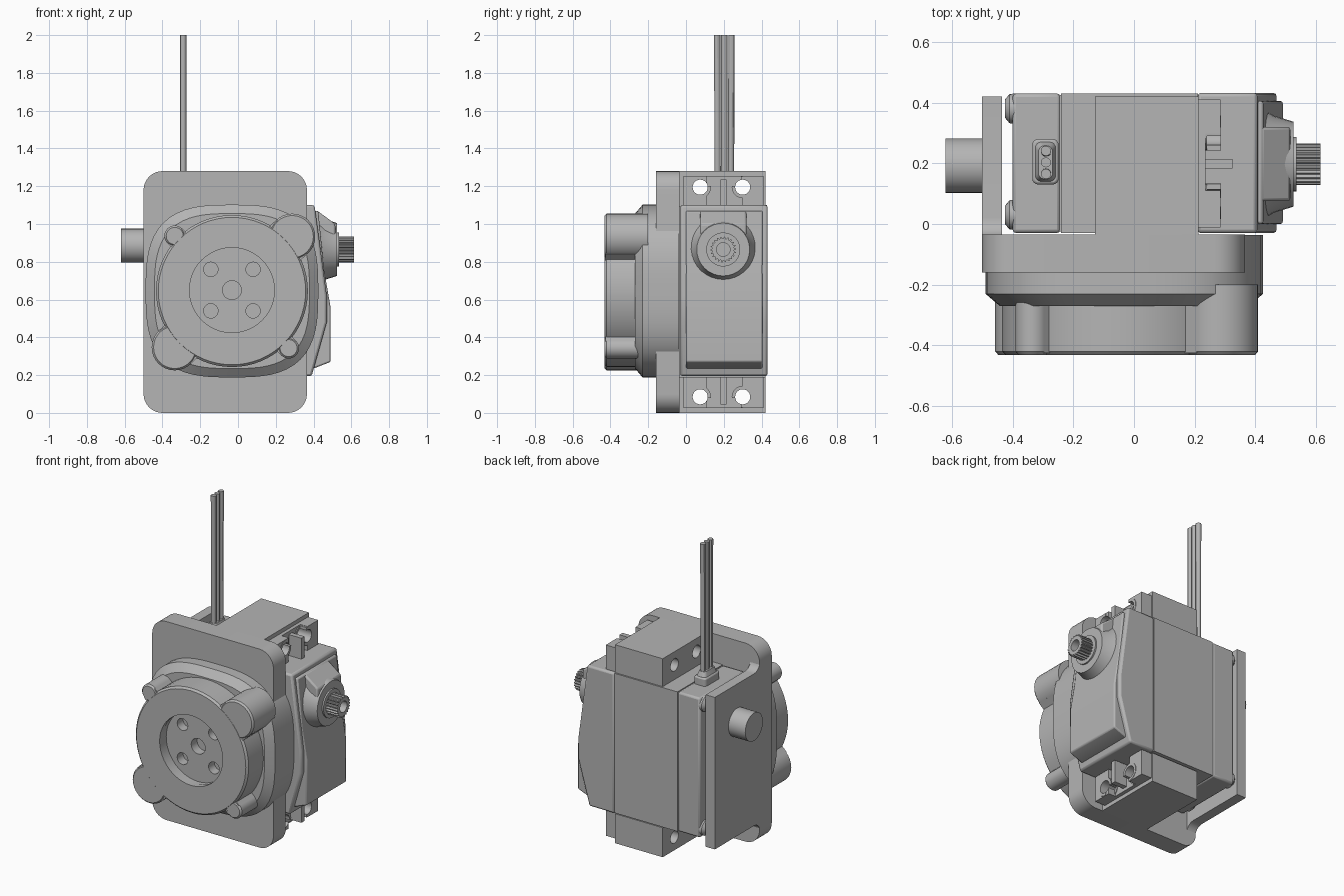
import bpy, bmesh, math
from mathutils import Vector

cube = bpy.data.objects.get("Cube")
if cube:
    bpy.data.objects.remove(cube, do_unlink=True)

grey = bpy.data.materials.new("plain grey")
grey.use_nodes = True
COLOUR = (0.46, 0.46, 0.46, 1)
grey.diffuse_color = COLOUR
grey.node_tree.nodes["Principled BSDF"].inputs["Base Color"].default_value = COLOUR

# Maps (u, v, depth) to world for each extrusion axis
PLACE = {"x": lambda u, v, d: (d, u, v),
         "y": lambda u, v, d: (u, d, v),
         "z": lambda u, v, d: (u, v, d)}


def loft(name, rings, axis, bevel=0.0):
    """Skin a list of (outline points, depth) rings and cap both ends."""
    bm = bmesh.new()
    loops = [[bm.verts.new(PLACE[axis](u, v, d)) for u, v in pts] for pts, d in rings]
    n = len(loops[0])
    for low, high in zip(loops, loops[1:]):
        for i in range(n):
            j = (i + 1) % n
            bm.faces.new((low[i], low[j], high[j], high[i]))
    bm.faces.new(loops[0])
    bm.faces.new(loops[-1])
    bmesh.ops.recalc_face_normals(bm, faces=bm.faces)
    mesh = bpy.data.meshes.new(name)
    bm.to_mesh(mesh)
    bm.free()
    obj = bpy.data.objects.new(name, mesh)
    bpy.context.collection.objects.link(obj)
    mesh.materials.append(grey)
    if bevel:
        mod = obj.modifiers.new("edge", "BEVEL")
        mod.width, mod.segments, mod.limit_method = bevel, 2, "ANGLE"
    return obj


def prism(name, pts, axis, a, b, bevel=0.0):
    return loft(name, [(pts, a), (pts, b)], axis, bevel)


def box(name, x, y, z, bevel=0.0):
    return prism(name, [(x[0], y[0]), (x[1], y[0]), (x[1], y[1]), (x[0], y[1])],
                 "z", z[0], z[1], bevel)


def circle(u, v, r, n=32):
    return [(u + r * math.cos(math.tau * i / n), v + r * math.sin(math.tau * i / n))
            for i in range(n)]


def rod(name, u, v, r, axis, a, b, n=32, bevel=0.0):
    return prism(name, circle(u, v, r, n), axis, a, b, bevel)


def rounded_rect(u0, u1, v0, v1, r, n=8):
    pts = []
    corners = [(u1 - r, v1 - r), (u0 + r, v1 - r), (u0 + r, v0 + r), (u1 - r, v0 + r)]
    for k, (cu, cv) in enumerate(corners):
        for i in range(n + 1):
            t = (k + i / n) * math.pi / 2
            pts.append((cu + r * math.cos(t), cv + r * math.sin(t)))
    return pts


def squircle(u, v, r, n=72, power=3):
    pts = []
    for i in range(n):
        c, s = math.cos(math.tau * i / n), math.sin(math.tau * i / n)
        k = r / (abs(c) ** power + abs(s) ** power) ** (1 / power)
        pts.append((u + k * c, v + k * s))
    return pts


def cut(obj, cutters):
    """Subtract the cutters, then delete them."""
    for c in cutters:
        c.hide_render = True
        mod = obj.modifiers.new("cut", "BOOLEAN")
        mod.operation, mod.solver, mod.object = "DIFFERENCE", "EXACT", c
    bpy.context.view_layer.update()
    dg = bpy.context.evaluated_depsgraph_get()
    mesh = bpy.data.meshes.new_from_object(obj.evaluated_get(dg))
    obj.modifiers.clear()
    obj.data = mesh
    for c in cutters:
        bpy.data.objects.remove(c, do_unlink=True)


# Bracket: front plate and the side plate that flares into it
prism("front_plate", rounded_rect(-0.5, 0.365, 0, 1.28, 0.1), "y", -0.16, -0.035)
R = 0.06
flare = [(-0.04 + R * (1 - math.cos(t)), R * (1 - math.sin(t)))
         for t in [i * math.pi / 12 for i in range(7)]]
side = [(y, 1.13 + d) for y, d in flare] + [(0.42, 1.13)]
side += [(y, 1.28 - z) for y, z in reversed(side)]
prism("side_plate", side, "x", -0.5, -0.435)
rod("side_pivot", 0.192, 0.885, 0.09, "x", -0.62, -0.49)

# Housing: three sections split by fine seams
box("housing_end", (-0.40, -0.242), (-0.03, 0.43), (0.2, 1.1), 0.012)
box("housing_middle", (-0.24, 0.21), (-0.03, 0.43), (0.2, 1.1))
prism("housing_gear_end", [(0.209, 0.195), (0.39, 0.195), (0.47, 0.48), (0.47, 0.62), (0.405, 1.1),
                           (0.209, 1.1)], "y", -0.03, 0.432, 0.012)
box("housing_core", (-0.3, 0.3), (-0.025, 0.425), (0.205, 1.095))
for y in (0.03, 0.38):
    for z in (0.25, 1.05):
        loft("housing_screw", [(circle(y, z, 0.05, 20), -0.39), (circle(y, z, 0.048, 20), -0.41),
                               (circle(y, z, 0.03, 20), -0.425)], "x")

# Raised panel and boss around the output shaft
prism("gear_panel", [(0.36, 0.235), (0.40, 0.235), (0.49, 0.27), (0.49, 0.56), (0.455, 0.76),
                     (0.425, 1.07), (0.36, 1.07)], "y", 0.0, 0.405, 0.008)
Y, Z = 0.197, 0.865
prism("boss_hood", [(0.39, 1.07), (0.42, 1.07), (0.515, 1.0), (0.515, Z), (0.39, Z)],
      "y", 0.075, 0.32, 0.01)
loft("shaft_boss", [(circle(Y, Z, 0.185), 0.42), (circle(Y, Z, 0.16), 0.46),
                    (circle(Y, Z, 0.14), 0.525)], "x")
rod("shaft_collar", Y, Z, 0.09, "x", 0.5, 0.535)

# Splined output shaft with a blind hole
TEETH = 22
spline = []
for i in range(TEETH * 4):
    r = 0.068 if i % 4 < 2 else 0.058
    t = math.tau * i / (TEETH * 4)
    spline.append((Y + r * math.cos(t), Z + r * math.sin(t)))
shaft = prism("splined_shaft", spline, "x", 0.5, 0.615)
cut(shaft, [rod("cutter", Y, Z, 0.036, "x", 0.55, 0.7, 24)])

# Mounting lugs, mirrored top and bottom, with through holes
for label, flip in (("top", False), ("bottom", True)):
    def zz(a, b):
        return (1.28 - b, 1.28 - a) if flip else (a, b)
    def hole(y, r, a, b, name="cutter"):
        return rod(name, y, 0.085 if flip else 1.195, r, "x", a, b, 24)
    block = box(label + "_lug_block", (-0.128, 0.212), (-0.036, 0.42), zz(1.09, 1.28))
    cut(block, [hole(y, 0.04, -0.3, 0.4) for y in (0.075, 0.3)])
    tab = box(label + "_lug_tab", (0.21, 0.285), (-0.012, 0.41), zz(1.09, 1.255))
    pocket = box("cutter", (0.235, 0.4), (0.11, 0.3), zz(1.0, 1.4))
    cut(tab, [pocket] + [hole(y, 0.04, 0.1, 0.4) for y in (0.075, 0.3)])
    for y, s in ((0.075, 1), (0.3, -1)):
        ring = hole(y, 0.058, 0.212, 0.287, label + "_lug_ring")
        notch = box("cutter", (0.24, 0.4), sorted((y + s * 0.01, y + s * 0.1)), zz(1.2, 1.4))
        cut(ring, [hole(y, 0.04, 0.1, 0.4), notch])
    z = zz(1.09, 1.235)
    box(label + "_lug_rib", (0.21, 0.325), (0.182, 0.214), z)

# Cable plug and three wires
prism("cable_plug", rounded_rect(-0.335, -0.248, 0.13, 0.28, 0.02, 4), "z", 1.09, 1.15, 0.008)
loft("cable_sleeve", [(rounded_rect(-0.325, -0.258, 0.14, 0.27, 0.02, 4), 1.15),
                      (rounded_rect(-0.315, -0.268, 0.148, 0.258, 0.02, 4), 1.18)], "z")
for i, y in enumerate((0.168, 0.203, 0.238)):
    loft("wire_%d" % (i + 1), [(circle(-0.29, y, 0.0165, 12), 1.16),
                              (circle(-0.29, y + (i - 1) * 0.003, 0.0165, 12), 2.0)], "z")

# Front drum: bulged square base with a chamfered lip
CX, CZ = -0.032, 0.645
loft("drum_base", [(squircle(CX, CZ, 0.457), -0.036), (squircle(CX, CZ, 0.457), -0.23),
                   (squircle(CX, CZ, 0.41), -0.27)], "y")

# Round drum face with recessed hub and screw holes
drum = loft("drum_disc", [(circle(CX, CZ, 0.402, 64), -0.25), (circle(CX, CZ, 0.402, 64), -0.42),
                          (circle(CX, CZ, 0.39, 64), -0.432)], "y")
cut(drum, [rod("cutter", CX, 0.65, 0.225, "y", -0.5, -0.36, 48)])
hub = rod("drum_hub", CX, 0.65, 0.23, "y", -0.36, -0.2, 48)
holes = [rod("cutter", CX, 0.65, 0.05, "y", -0.5, -0.3, 24)]
holes += [rod("cutter", CX + sx * 0.112, 0.65 + sz * 0.11, 0.038, "y", -0.5, -0.3, 24)
          for sx in (-1, 1) for sz in (-1, 1)]
drum_core = rod("cutter", CX, 0.65, 0.228, "y", -0.4, -0.2, 48)
cut(drum, [drum_core])
cut(hub, holes)

# Fastener ears round the drum
for name, x, z, r in (("upper_left_ear", 0.287, 0.933, 0.122), ("lower_right_ear", -0.335, 0.347, 0.122),
                      ("upper_right_ear", -0.335, 0.937, 0.055), ("lower_left_ear", 0.268, 0.343, 0.055)):
    ear = loft(name, [(circle(x, z, r), -0.2), (circle(x, z, r), -0.42),
                      (circle(x, z, r - 0.01), -0.431)], "y")
    # Web joining the ear to the disc
    out = Vector((x - CX, z - CZ)).normalized()
    across = Vector((-out.y, out.x)) * r
    tip, root = Vector((x, z)), Vector((CX, CZ)) + out * 0.32
    web = [tip + across, tip - across, root - across, root + across]
    prism(name + "_web", [tuple(p) for p in web], "y", -0.25, -0.425)

# Smooth the curved faces, keep the edges sharp
bpy.ops.object.select_all(action="DESELECT")
for obj in bpy.context.scene.objects:
    if obj.type == "MESH" and grey.name in obj.data.materials:
        obj.select_set(True)
        bpy.context.view_layer.objects.active = obj
bpy.ops.object.shade_smooth_by_angle(angle=math.radians(30))
